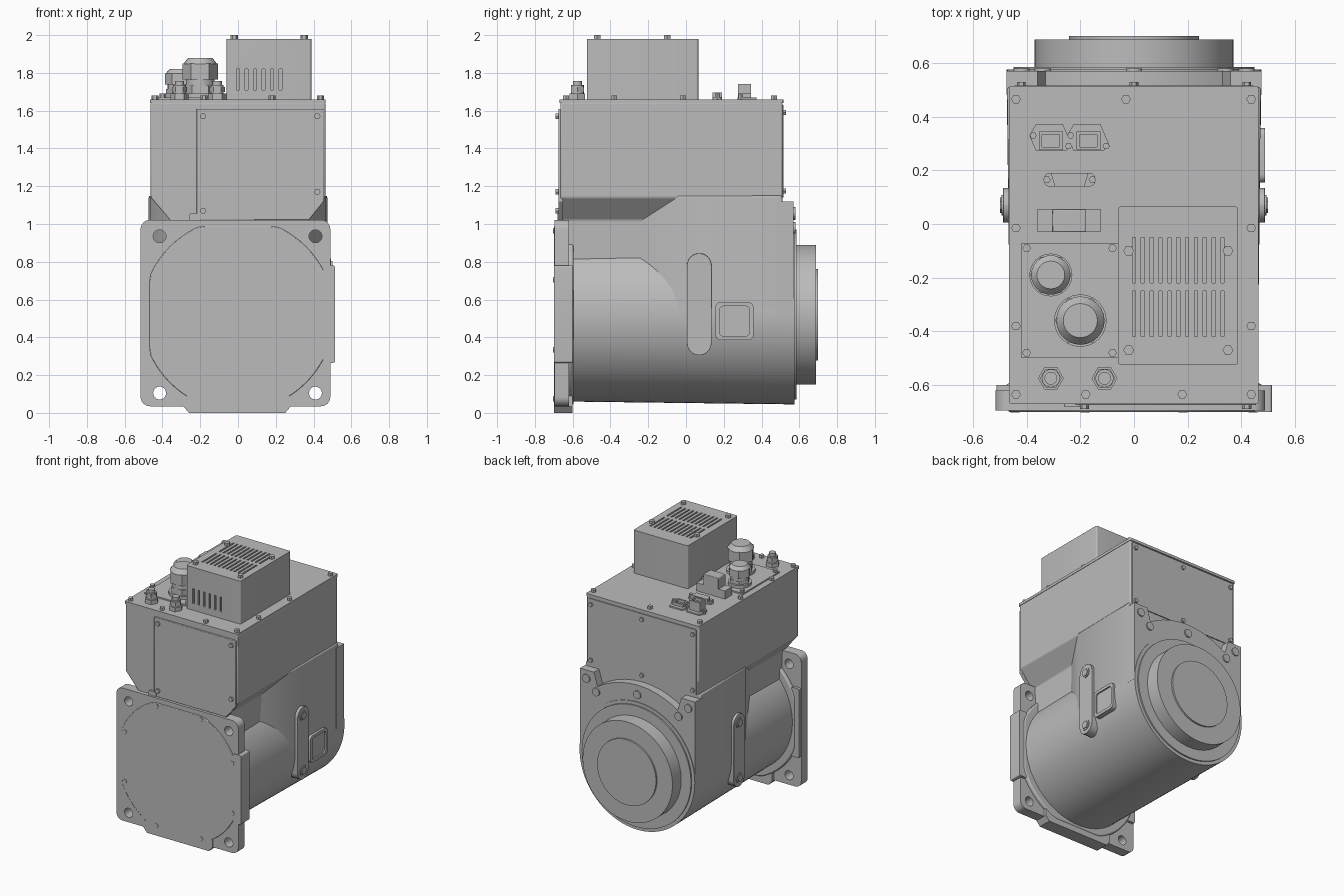
import bpy, bmesh
from math import cos, sin, pi, sqrt, radians
from mathutils import Vector

cube = bpy.data.objects.get("Cube")
if cube:
    bpy.data.objects.remove(cube, do_unlink=True)

grey = bpy.data.materials.new("machine grey")
grey.use_nodes = True
grey.diffuse_color = (0.5, 0.5, 0.5, 1)
grey.node_tree.nodes["Principled BSDF"].inputs["Base Color"].default_value = (0.5, 0.5, 0.5, 1)
parts = []


def place(axis, u, v, t):
    return Vector({"x": (t, u, v), "y": (u, t, v), "z": (u, v, t)}[axis])


def add_prism(bm, axis, pts, a, b, end_pts=None):
    lo = [bm.verts.new(place(axis, u, v, a)) for u, v in pts]
    hi = [bm.verts.new(place(axis, u, v, b)) for u, v in (end_pts or pts)]
    n = len(lo)
    bm.faces.new(lo)
    bm.faces.new(hi)
    for i in range(n):
        j = (i + 1) % n
        bm.faces.new((lo[i], lo[j], hi[j], hi[i]))


def finish(name, bm, bevel=0):
    bmesh.ops.recalc_face_normals(bm, faces=bm.faces)
    mesh = bpy.data.meshes.new(name)
    bm.to_mesh(mesh)
    bm.free()
    mesh.materials.append(grey)
    ob = bpy.data.objects.new(name, mesh)
    bpy.context.collection.objects.link(ob)
    if bevel:
        mod = ob.modifiers.new("soft edges", "BEVEL")
        mod.width, mod.segments, mod.limit_method = bevel, 2, "ANGLE"
        mod.angle_limit = radians(30)
    parts.append(ob)
    return ob


def prism(name, axis, pts, a, b, bevel=0, end_pts=None):
    bm = bmesh.new()
    add_prism(bm, axis, pts, a, b, end_pts)
    return finish(name, bm, bevel)


def ring(u, v, r, n=32):
    return [(u + r * cos(2 * pi * i / n), v + r * sin(2 * pi * i / n)) for i in range(n)]


def rect(u0, u1, v0, v1, r=0):
    if not r:
        return [(u0, v0), (u1, v0), (u1, v1), (u0, v1)]
    centres = [(u1 - r, v1 - r), (u0 + r, v1 - r), (u0 + r, v0 + r), (u1 - r, v0 + r)]
    return [(cu + r * cos(pi / 2 * (q + k / 6)), cv + r * sin(pi / 2 * (q + k / 6)))
            for q, (cu, cv) in enumerate(centres) for k in range(7)]


def cylinders(name, axis, centres, a, b, r, n=32):
    bm = bmesh.new()
    for u, v in centres:
        add_prism(bm, axis, ring(u, v, r, n), a, b)
    return finish(name, bm)


def turned(name, axis, u, v, steps):
    """Stack of cylinders: (start, end, radius, sides)."""
    bm = bmesh.new()
    for a, b, r, n in steps:
        add_prism(bm, axis, ring(u, v, r, n), a, b)
    return finish(name, bm)


def cut(ob, cutter):
    mod = ob.modifiers.new("cut", "BOOLEAN")
    mod.operation, mod.object, mod.solver = "DIFFERENCE", cutter, "EXACT"
    bpy.context.view_layer.objects.active = ob
    bpy.ops.object.modifier_apply(modifier=mod.name)
    parts.remove(cutter)
    bpy.data.objects.remove(cutter, do_unlink=True)


def mirrored(half):
    return half + [(-u, v) for u, v in reversed(half)]


def clipped_circle(r, half):
    return [(max(-half, min(half, u)), max(0.52 - half, min(0.52 + half, v)))
            for u, v in ring(0, 0.52, r, 72)]


AXIS_Z = 0.52

# Motor barrel with a slight draft
prism("barrel", "y", ring(0, AXIS_Z, 0.46, 96), -0.62, 0.575, 0, ring(0, AXIS_Z, 0.475, 96))

# Upper housing with chamfered underside
prism("upper_housing", "y", mirrored([(0.35, 0.7), (0.36, 1.02), (0.462, 1.14), (0.462, 1.645)]),
      -0.665, 0.51, 0.008)
# Rear skirt joining the housing to the barrel, sloped at its front
prism("rear_skirt", "z", mirrored([(0.34, -0.27), (0.466, -0.04), (0.473, 0.51)]), AXIS_Z, 1.15, 0.01)
prism("top_plate", "z", rect(-0.466, 0.464, -0.67, 0.515, 0.01), 1.64, 1.66)

# Rear flange: arch between two corner ears
arch = [(x, AXIS_Z + sqrt(0.36 - x * x)) for x in (0.33, 0.28, 0.22, 0.15, 0.08, 0.02)]
prism("rear_flange", "y", mirrored([(0.475, AXIS_Z), (0.475, 1.12), (0.36, 1.12)] + arch), 0.48, 0.57)
turned("output_hub", "y", 0, AXIS_Z,
       [(0.56, 0.585, 0.45, 96), (0.57, 0.688, 0.37, 96), (0.68, 0.7, 0.243, 64)])
cylinders("rear_flange_bolts", "y",
          [(s * x, z) for s in (-1, 1) for x, z in ((0.42, 1.06), (0.34, 0.98))] + [(0, 1.05)],
          0.56, 0.58, 0.03, 16)

# Front mounting flange with corner holes and locating pads
flange = prism("front_flange", "y", rect(-0.516, 0.489, 0.035, 1.022, 0.05), -0.695, -0.62)
cut(flange, cylinders("hole_cutter", "y", [(x, z) for x in (-0.415, 0.41) for z in (0.105, 0.935)],
                      -0.8, -0.5, 0.034))
prism("flange_boss", "y", clipped_circle(0.515, 0.478), -0.63, -0.595, 0.01)
prism("flange_side_pad", "y", rect(0.45, 0.514, 0.265, 0.78, 0.01), -0.7, -0.6)
prism("flange_side_rib", "y", rect(-0.512, -0.45, 0.265, 0.78, 0.01), -0.69, -0.6)
prism("flange_bottom_pad", "y", [(-0.29, 0.035), (-0.26, 0), (0.25, 0), (0.28, 0.035), (0.28, 0.09), (-0.29, 0.09)],
      -0.7, -0.6)
prism("front_cover", "y", clipped_circle(0.51, 0.468), -0.7, -0.66, 0.004)
cylinders("front_cover_screws", "y",
          [(s * x, AXIS_Z + t * z) for s in (-1, 1) for t in (-1, 1)
           for x, z in ((0.183, 0.445), (0.443, 0.185))], -0.703, -0.68, 0.017, 6)

# Upper front panel and rear panel
prism("upper_front_panel", "y",
      [(-0.22, 1.02), (0.375, 1.02), (0.455, 1.12), (0.455, 1.61), (-0.22, 1.61)], -0.675, -0.65, 0.004)
cylinders("front_panel_screws", "y", [(-0.185, 1.57), (0.42, 1.57), (0.42, 1.17), (-0.185, 1.07)],
          -0.69, -0.66, 0.017, 6)
prism("rear_panel", "y", rect(-0.445, 0.445, 1.14, 1.63, 0.01), 0.5, 0.517)
cylinders("rear_panel_screws", "y", [(x, z) for x in (-0.42, 0, 0.42) for z in (1.175, 1.59)],
          0.51, 0.53, 0.016, 6)
prism("flange_link", "y", rect(-0.26, -0.2, 1.0, 1.055, 0.01), -0.68, -0.64)

# Lifting brackets on both sides
for side, s in (("left", 1), ("right", -1)):
    stadium = rect(0.005, 0.135, 0.305, 0.845, 0.0649)
    prism(side + "_side_bracket", "x", stadium, s * 0.36, s * 0.488, 0.005)
    cylinders(side + "_bracket_washers", "x", [(0.07, 0.37), (0.07, 0.78)], s * 0.48, s * 0.493, 0.038, 24)
    cylinders(side + "_bracket_bolts", "x", [(0.07, 0.37), (0.07, 0.78)], s * 0.48, s * 0.499, 0.029, 6)

# Framed window plate on one side
frame = prism("side_frame", "x", rect(0.155, 0.358, 0.385, 0.587, 0.03), 0.42, 0.488)
cut(frame, prism("frame_cutter", "x", rect(0.178, 0.337, 0.407, 0.565, 0.02), 0.477, 0.6))

# Fan box with vents on top and front
fan = prism("fan_box", "z", rect(-0.06, 0.388, -0.525, 0.065, 0.012), 1.65, 1.98)
vents = bmesh.new()
for i in range(11):
    x = 0.0 + i * 0.033
    for y in (-0.42, -0.22):
        add_prism(vents, "z", rect(x - 0.006, x + 0.006, y, y + 0.17), 1.96, 2.1)
for i in range(6):
    x = 0.0 + i * 0.045
    add_prism(vents, "y", rect(x - 0.007, x + 0.007, 1.71, 1.82), -0.6, -0.51)
cut(fan, finish("vent_cutter", vents))
cylinders("fan_box_screws", "z", [(x, y) for x in (-0.02, 0.35) for y in (-0.47, -0.1)],
          1.97, 2.0, 0.02, 6)

# Screws around the top plate
cylinders("top_plate_screws", "z",
          [(x, y) for x in (-0.44, 0.437) for y in (-0.635, -0.38, -0.015, 0.465)]
          + [(-0.18, -0.635), (0.18, -0.635), (-0.03, 0.465)], 1.65, 1.68, 0.018, 6)

# Cable gland plate and glands
prism("gland_plate", "z", rect(-0.42, -0.06, -0.5, -0.07), 1.65, 1.67)
cylinders("gland_plate_screws", "z", [(-0.4, -0.09), (-0.08, -0.09), (-0.4, -0.48), (-0.08, -0.48)],
          1.66, 1.69, 0.016, 6)
for name, x, y, r, h in (("small_gland", -0.31, -0.19, 0.08, 0.15), ("large_gland", -0.2, -0.36, 0.098, 0.21)):
    z = 1.67
    turned(name, "z", x, y, [(z - 0.01, z + 0.02, r, 24), (z, z + 0.3 * h, r * 0.9, 6),
                             (z, z + 0.5 * h, r * 0.78, 24), (z + 0.45 * h, z + 0.85 * h, r * 0.97, 6)])
    prism(name + "_cap", "z", ring(x, y, r * 0.92, 24), z + 0.84 * h, z + h, 0, ring(x, y, r * 0.65, 24))

# Hose fittings near the front
for side, x in (("right", -0.31), ("left", -0.11)):
    turned(side + "_hose_fitting", "z", x, -0.575,
           [(1.65, 1.69, 0.048, 6), (1.68, 1.735, 0.034, 16), (1.7, 1.725, 0.04, 6), (1.73, 1.757, 0.024, 16)])

# Power plug and data sockets
prism("power_socket", "z", rect(-0.36, -0.125, -0.03, 0.055), 1.65, 1.72)
prism("power_plug", "z", rect(-0.305, -0.18, -0.03, 0.055), 1.7, 1.8, 0.004)
prism("serial_plate", "z", rect(-0.335, -0.145, 0.14, 0.19, 0.02), 1.65, 1.67)
prism("serial_socket", "z", [(-0.31, 0.19), (-0.17, 0.19), (-0.185, 0.14), (-0.295, 0.14)], 1.65, 1.695)
cylinders("serial_posts", "z", [(-0.325, 0.165), (-0.155, 0.165)], 1.65, 1.69, 0.014, 6)
for name, x, h in (("tall_data_socket", -0.31, 1.74), ("low_data_socket", -0.17, 1.69)):
    hexagon = [(x - 0.08, 0.33), (x - 0.055, 0.372), (x + 0.045, 0.372), (x + 0.08, 0.29),
               (x + 0.055, 0.272), (x - 0.055, 0.272)]
    prism(name + "_plate", "z", hexagon, 1.65, 1.67)
    socket = prism(name, "z", rect(x - 0.045, x + 0.045, 0.275, 0.345), 1.65, h)
    cut(socket, prism("socket_cutter", "z", rect(x - 0.033, x + 0.033, 0.287, 0.333), h - 0.02, h + 0.1))
    cylinders(name + "_screws", "z", [(x - 0.066, 0.33), (x + 0.066, 0.29)], 1.66, 1.685, 0.013, 6)

# Smooth round surfaces, keep sharp edges
bpy.ops.object.select_all(action="DESELECT")
for ob in parts:
    ob.select_set(True)
bpy.context.view_layer.objects.active = parts[0]
bpy.ops.object.shade_smooth_by_angle(angle=radians(30))
